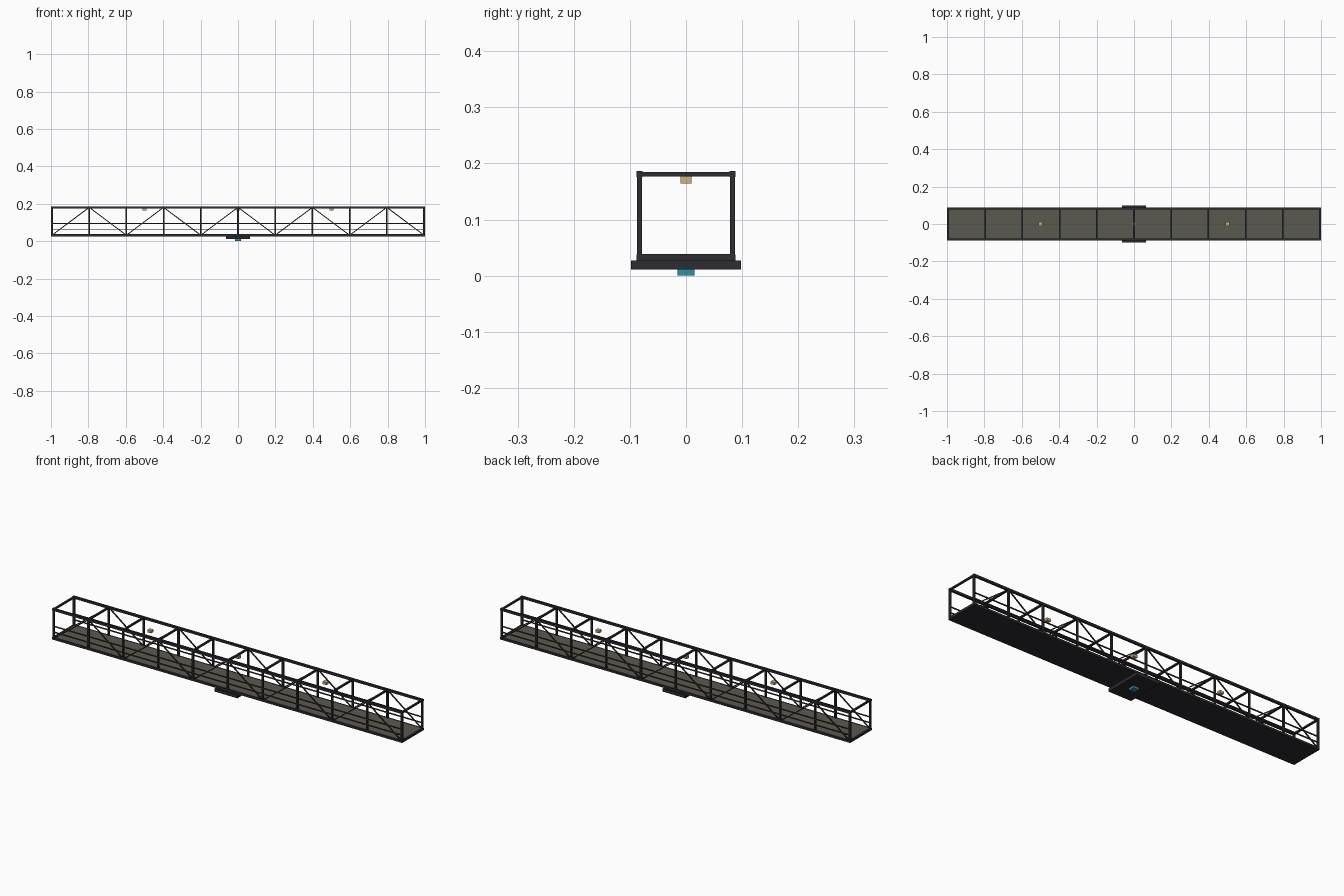
import bpy
from mathutils import Vector

cube = bpy.data.objects.get("Cube")
if cube:
    bpy.data.objects.remove(cube, do_unlink=True)


def material(name, rgb):
    mat = bpy.data.materials.new(name)
    mat.use_nodes = True
    colour = (*rgb, 1)
    mat.diffuse_color = colour
    mat.node_tree.nodes["Principled BSDF"].inputs["Base Color"].default_value = colour
    return mat


STEEL = material("dark steel", (0.025, 0.025, 0.032))
DECK = material("deck grey", (0.105, 0.1, 0.08))
RAIL = material("brown rail", (0.06, 0.036, 0.022))
LAMP = material("warm lamp", (0.62, 0.45, 0.21))
BLUE = material("blue sensor", (0.03, 0.28, 0.42))


def box(name, centre, size, mat):
    bpy.ops.mesh.primitive_cube_add(size=1, location=centre)
    ob = bpy.context.object
    ob.name = name
    ob.scale = size
    ob.data.materials.append(mat)
    return ob


def strut(name, start, end, width, mat):
    a, b = Vector(start), Vector(end)
    ob = box(name, (a + b) / 2, (width, width, (b - a).length), mat)
    ob.rotation_euler = (b - a).to_track_quat("Z", "Y").to_euler()
    return ob


HALF, SIDE = 1.0, 0.083      # half length and truss plane
LOW, HIGH = 0.032, 0.181     # chord heights
PANELS = 10
CHORD, POST, THIN = 0.011, 0.009, 0.005
stations = [(-HALF + CHORD / 2) + i * (2 * HALF - CHORD) / PANELS for i in range(PANELS + 1)]

# Walkway floor: dark tray with a lighter deck on top
box("floor_tray", (0, 0, 0.0295), (1.998, 0.16, 0.006), STEEL)
box("deck", (0, 0, 0.035), (1.98, 0.158, 0.005), DECK)

# Side trusses
for label, s in (("right", -1), ("left", 1)):
    y = s * SIDE
    box(label + "_bottom_chord", (0, y, LOW), (2 * HALF, CHORD, CHORD), STEEL)
    box(label + "_top_chord", (0, y, HIGH), (2 * HALF, CHORD, CHORD), STEEL)
    for z in (0.064, 0.094):
        box(label + "_handrail", (0, y, z), (1.99, THIN, THIN), RAIL)
    for x in stations:
        box(label + "_post", (x, y, (LOW + HIGH) / 2), (POST, POST, HIGH - LOW), STEEL)
    for i in range(PANELS):
        z0, z1 = (LOW, HIGH) if i % 2 == 0 else (HIGH, LOW)
        strut(label + "_diagonal", (stations[i], y, z0), (stations[i + 1], y, z1), THIN, STEEL)

# Roof crossbeams and the two end sills
for x in stations:
    box("roof_crossbeam", (x, 0, HIGH), (POST, 2 * SIDE, 0.008), STEEL)
for x in (stations[0], stations[-1]):
    box("end_sill", (x, 0, 0.0325), (CHORD, 2 * SIDE, 0.012), STEEL)

# Hanging lamps under the roof
for x in (-0.5, 0, 0.5):
    box("lamp", (x, 0, 0.171), (0.022, 0.02, 0.013), LAMP)

# Central mounting plate and sensor below
box("mounting_plate", (0, 0, 0.019), (0.13, 0.196, 0.016), STEEL)
box("sensor", (0, 0, 0.006), (0.03, 0.03, 0.012), BLUE)
